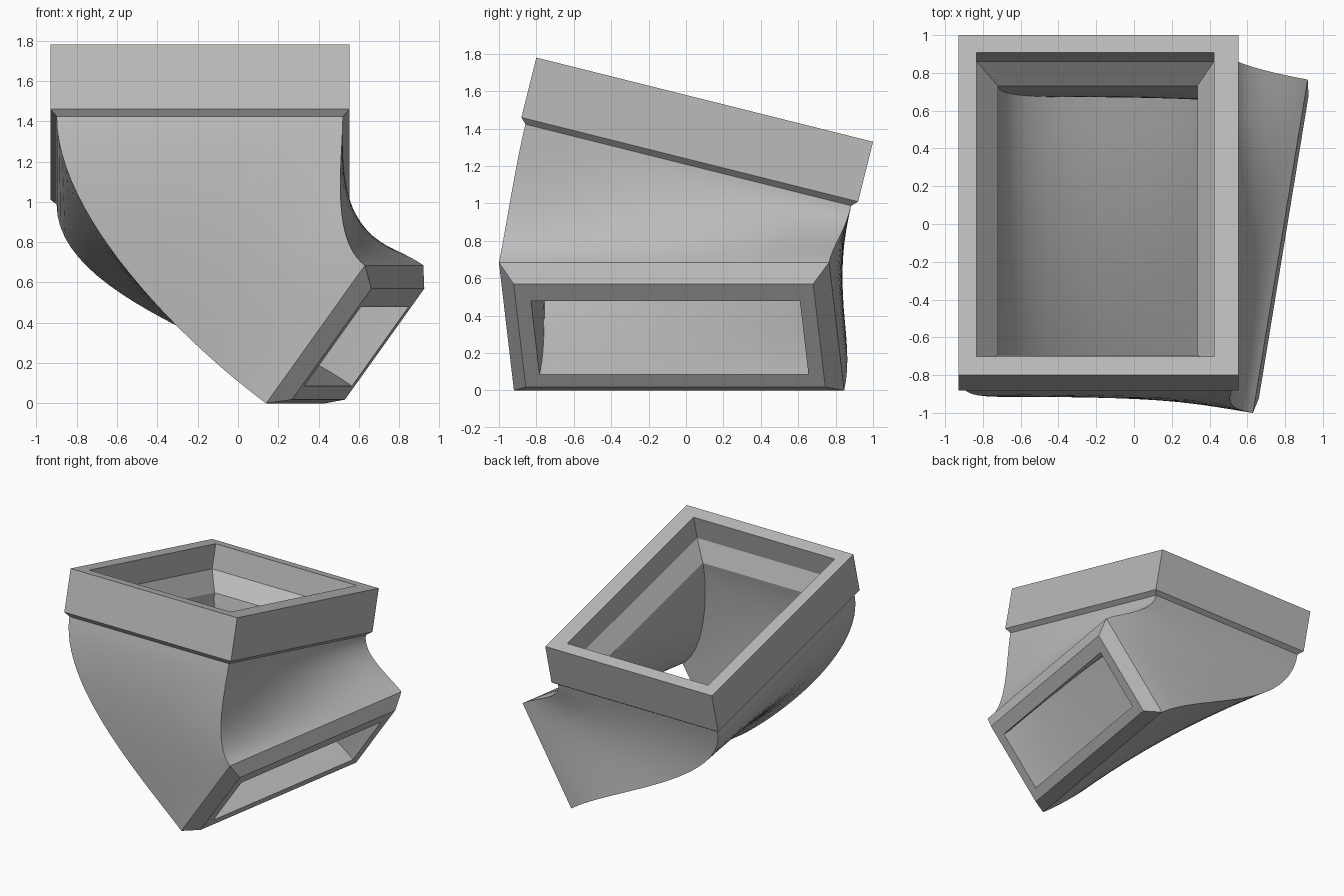
import bpy, bmesh, math
from mathutils import Vector

cube = bpy.data.objects.get("Cube")
if cube:
    bpy.data.objects.remove(cube)

grey = bpy.data.materials.new("plain_grey")
grey.use_nodes = True
grey.diffuse_color = (0.5, 0.5, 0.5, 1)
grey.node_tree.nodes["Principled BSDF"].inputs["Base Color"].default_value = (0.5, 0.5, 0.5, 1)

# Frame of the tilted inlet collar
INLET = Vector((0, 0.1, 1.555))
U = Vector((0, 0.97, -0.2425)).normalized()
DOWN = Vector((0, -0.2425, -0.97)).normalized()

# Frame of the angled outlet, origin at its lower front corner
OUTLET = Vector((0.14, -0.92, 0))
ALONG = Vector((0.162, 0.987, 0)).normalized()
UP = Vector((0.579, -0.095, 0.810)).normalized()
OUT = ALONG.cross(UP).normalized()
LENGTH, HEIGHT = 1.789, 0.846
RIM = 0.083


def inlet_rect(depth, x0, x1, u0, u1):
    base = INLET + DOWN * depth
    return [base + Vector((x, 0, 0)) + U * u
            for x, u in ((x0, u0), (x0, u1), (x1, u1), (x1, u0))]


def outlet_rect(out, inset, top_inset):
    base = OUTLET + OUT * out
    a0, a1, h0, h1 = inset, LENGTH - inset, inset, HEIGHT - top_inset
    return [base + ALONG * a + UP * h
            for a, h in ((a0, h0), (a1, h0), (a1, h1), (a0, h1))]


def divide(rect, n):
    """Split each side of a four-cornered ring into n pieces."""
    return [rect[i].lerp(rect[(i + 1) % 4], j / n) for i in range(4) for j in range(n)]


def sweep(start, end, steps=24, stiffness=0.29):
    """Rings that leave the inlet and meet the outlet along their normals."""
    rings = []
    for s in range(steps + 1):
        t = s / steps
        ring = []
        for p, q in zip(start, end):
            reach = (q - p).length * stiffness
            p1, q1 = p + DOWN * reach, q - OUT * reach
            ring.append(p * (1 - t) ** 3 + p1 * 3 * t * (1 - t) ** 2
                        + q1 * 3 * t * t * (1 - t) + q * t ** 3)
        rings.append(divide(ring, 8))
    return rings


def skin(name, rings, smooth=False, inward=False):
    """Join successive rings with quads."""
    bm = bmesh.new()
    rows = [[bm.verts.new(p) for p in ring] for ring in rings]
    n = len(rings[0])
    for a, b in zip(rows, rows[1:]):
        for i in range(n):
            j = (i + 1) % n
            bm.faces.new((a[i], a[j], b[j], b[i]))
    if not inward:
        bmesh.ops.reverse_faces(bm, faces=bm.faces[:])
    # Faces point away from the duct axis on the outside, toward it inside
    first = bm.faces[:][0]
    mid = sum(rings[0], Vector()) / n
    facing = first.normal
    first.normal_update()
    away = first.normal.dot(first.calc_center_median() - mid) > 0
    if smooth and away == inward:
        bmesh.ops.reverse_faces(bm, faces=bm.faces[:])
    mesh = bpy.data.meshes.new(name)
    bm.to_mesh(mesh)
    bm.free()
    mesh.materials.append(grey)
    obj = bpy.data.objects.new(name, mesh)
    bpy.context.collection.objects.link(obj)
    if smooth:
        bpy.ops.object.select_all(action='DESELECT')
        obj.select_set(True)
        bpy.context.view_layer.objects.active = obj
        bpy.ops.object.shade_smooth_by_angle(angle=math.radians(35))
    return obj


neck = inlet_rect(0.36, -0.90, 0.52, -0.898, 0.898)
throat = inlet_rect(0.33, -0.72, 0.335, -0.735, 0.732)
rim_back = outlet_rect(0, 0, 0)
mouth = outlet_rect(RIM, 2 * RIM, RIM + 0.111)

# Rectangular collar: funnel lining, top lip, outer wall, lower bevel
skin("inlet_collar", [
    neck,
    inlet_rect(0.33, -0.93, 0.553, -0.928, 0.928),
    inlet_rect(0, -0.93, 0.553, -0.928, 0.928),
    inlet_rect(0, -0.833, 0.423, -0.825, 0.832),
    inlet_rect(0.19, -0.833, 0.423, -0.825, 0.832),
    throat], inward=True)

# Curved duct shells
skin("duct_outer", sweep(neck, rim_back), smooth=True)
skin("duct_inner", sweep(throat, mouth), smooth=True, inward=True)

# Bevelled rim around the outlet
skin("outlet_rim", [rim_back, outlet_rect(RIM, RIM, RIM), mouth])
